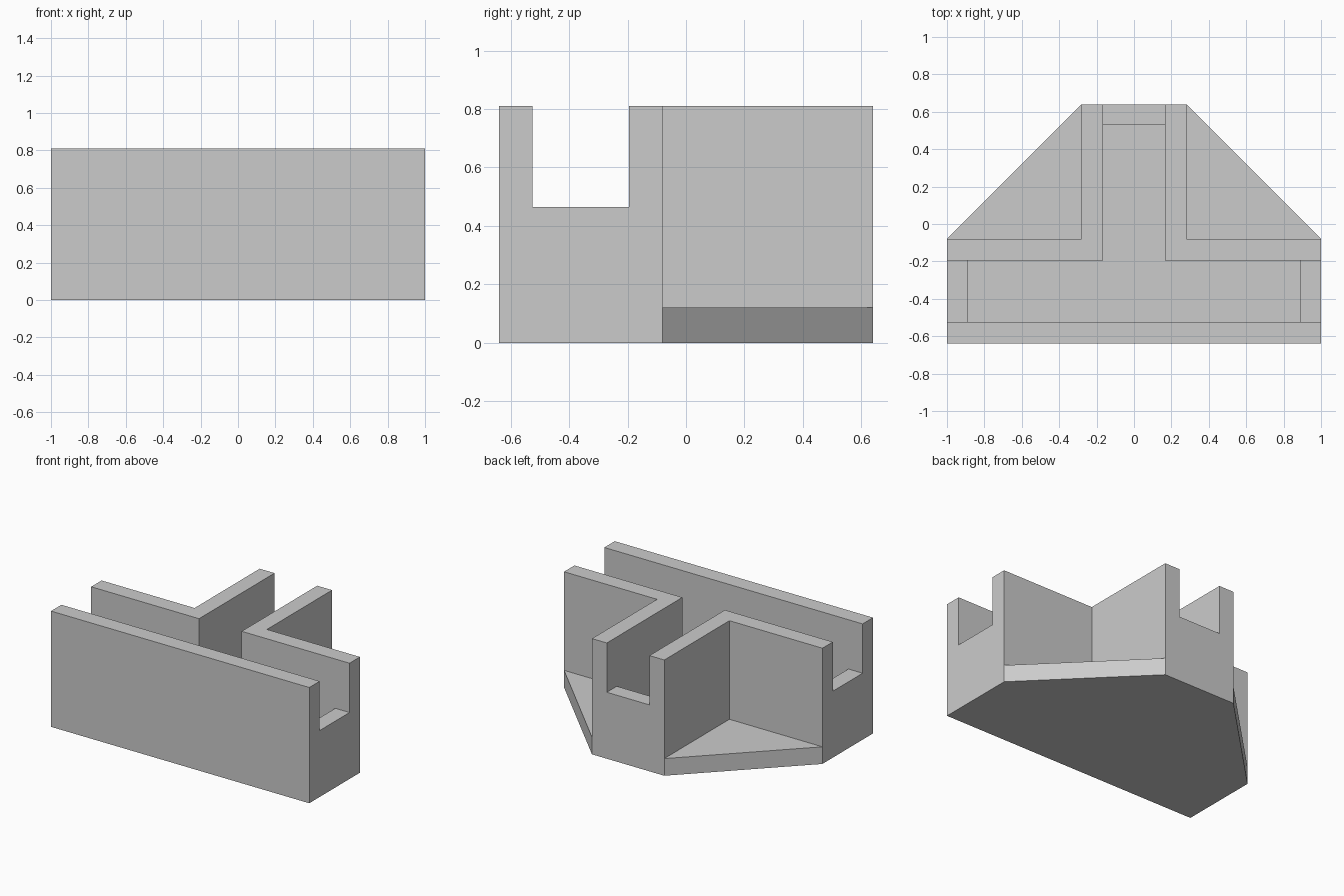
import bpy
import bmesh

cube = bpy.data.objects.get("Cube")
if cube:
    bpy.data.objects.remove(cube, do_unlink=True)

grey = bpy.data.materials.new("plain grey")
grey.use_nodes = True
grey.diffuse_color = (0.6, 0.6, 0.6, 1)
grey.node_tree.nodes["Principled BSDF"].inputs["Base Color"].default_value = (0.6, 0.6, 0.6, 1)

HEIGHT, FLOOR, SILL = 0.81, 0.12, 0.465
FRONT, BACK, SHOULDER = -0.64, 0.64, -0.08
STEM, WALL = 0.28, 0.115


def prism(name, right_half, z0, z1):
    """Extrude an outline mirrored across x = 0, given by its +x half from front to back."""
    outline = right_half + [(-x, y) for x, y in reversed(right_half)]
    bm = bmesh.new()
    face = bm.faces.new([bm.verts.new((x, y, z0)) for x, y in outline])
    top = bmesh.ops.extrude_face_region(bm, geom=[face])["geom"]
    bmesh.ops.translate(bm, vec=(0, 0, z1 - z0),
                        verts=[v for v in top if isinstance(v, bmesh.types.BMVert)])
    bmesh.ops.recalc_face_normals(bm, faces=bm.faces)
    mesh = bpy.data.meshes.new(name)
    bm.to_mesh(mesh)
    bm.free()
    mesh.materials.append(grey)
    obj = bpy.data.objects.new(name, mesh)
    bpy.context.collection.objects.link(obj)
    return obj


def tee(half_width, front, shoulder, stem, back):
    return [(half_width, front), (half_width, shoulder), (stem, shoulder), (stem, back)]


def combine(target, tool, operation):
    mod = target.modifiers.new(operation.lower(), "BOOLEAN")
    mod.operation, mod.solver, mod.object = operation, "EXACT", tool
    bpy.context.view_layer.update()
    evaluated = target.evaluated_get(bpy.context.evaluated_depsgraph_get())
    mesh = bpy.data.meshes.new_from_object(evaluated)
    target.modifiers.clear()
    target.data = mesh
    bpy.data.objects.remove(tool, do_unlink=True)


# T-shaped block standing on a base with chamfered back corners
body = prism("tee_channel_body", tee(1, FRONT, SHOULDER, STEM, BACK), 0, HEIGHT)
base = prism("base_plate", [(1, FRONT), (1, SHOULDER), (STEM, BACK)], 0, FLOOR)
combine(body, base, "UNION")

# Channel open at all three ends, down to the sills
inner = (FRONT + WALL, SHOULDER - WALL, STEM - WALL)
channel = prism("channel_cutter", tee(1.2, *inner, BACK + 0.2), SILL, HEIGHT + 0.2)
combine(body, channel, "DIFFERENCE")

# Deeper trough between the sills
trough = prism("trough_cutter", tee(0.89, *inner, 0.53), FLOOR, HEIGHT + 0.2)
combine(body, trough, "DIFFERENCE")
